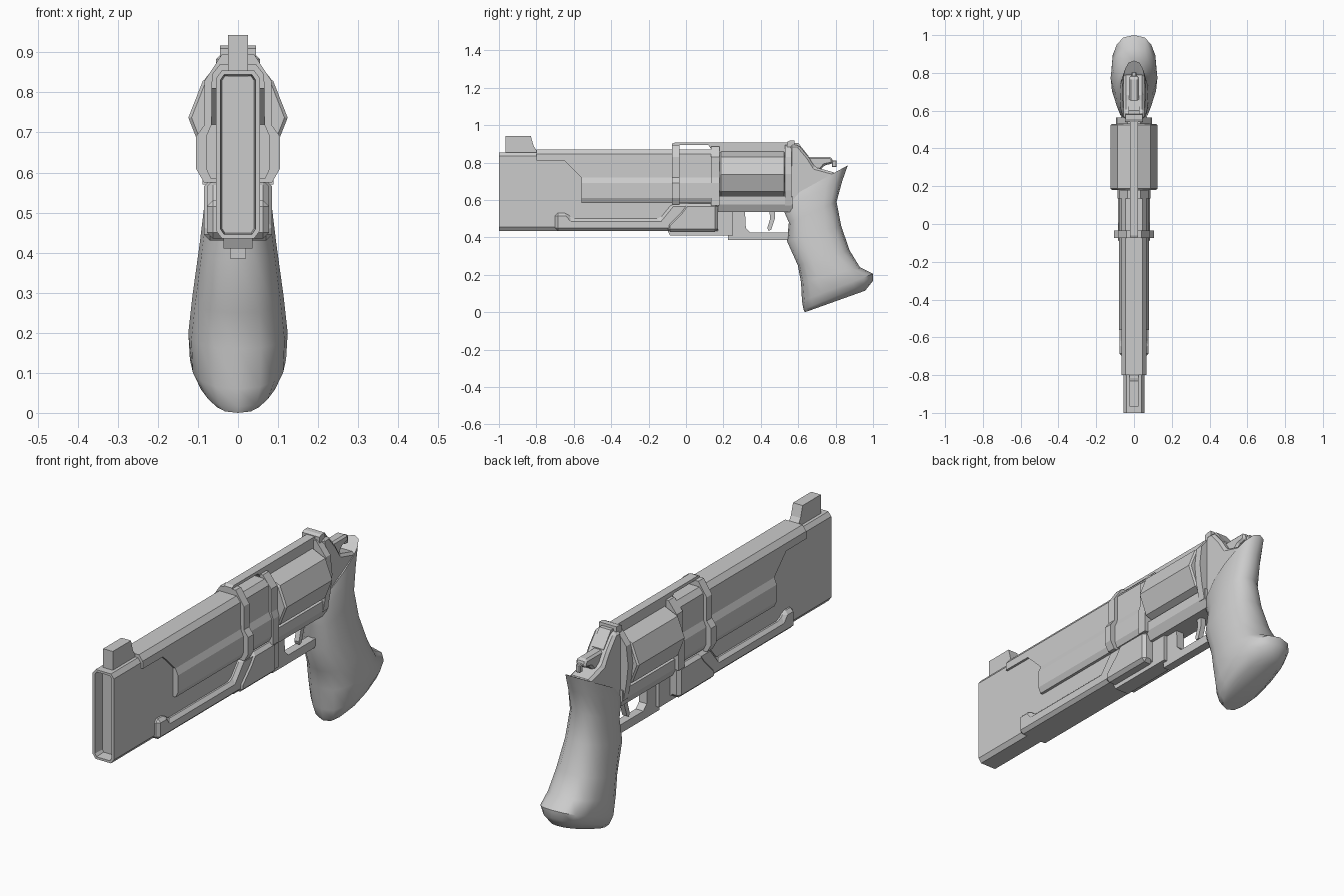
import bpy, bmesh, math

if "Cube" in bpy.data.objects:
    bpy.data.objects.remove(bpy.data.objects["Cube"])


def finish(bm, name, bevel=0.0, smooth=False):
    bmesh.ops.remove_doubles(bm, verts=bm.verts, dist=1e-5)
    bmesh.ops.recalc_face_normals(bm, faces=bm.faces)
    me = bpy.data.meshes.new(name)
    bm.to_mesh(me)
    bm.free()
    ob = bpy.data.objects.new(name, me)
    bpy.context.collection.objects.link(ob)
    if bevel:
        m = ob.modifiers.new("chamfer", 'BEVEL')
        m.width, m.segments, m.limit_method = bevel, 1, 'ANGLE'
    if smooth:
        bpy.context.view_layer.objects.active = ob
        ob.select_set(True)
        bpy.ops.object.shade_smooth_by_angle(angle=math.radians(50))
        ob.select_set(False)
    return ob


def bridge(bm, a, b):
    n = len(a)
    for i in range(n):
        bm.faces.new((a[i], a[(i + 1) % n], b[(i + 1) % n], b[i]))


def side(name, pts, hw, bevel=0.0):
    """Side (y, z) outline extruded to both sides of x = 0."""
    bm = bmesh.new()
    a, b = ([bm.verts.new((x, y, z)) for y, z in pts] for x in (-hw, hw))
    bridge(bm, a, b)
    bm.faces.new(a)
    bm.faces.new(b)
    return finish(bm, name, bevel)


def box(name, y0, y1, z0, z1, hw, bevel=0.0):
    return side(name, [(y0, z0), (y1, z0), (y1, z1), (y0, z1)], hw, bevel)


def section(name, half, y0, y1, recess=None):
    """Right half of an (x, z[, front y]) section, mirrored and run along y."""
    bm = bmesh.new()
    half = [(p[0], p[1], p[2] if len(p) > 2 else y0) for p in half]
    loop = half + [(-x, z, y) for x, z, y in reversed(half)]
    a = [bm.verts.new((x, y, z)) for x, z, y in loop]
    b = [bm.verts.new((x, y1, z)) for x, z, y in loop]
    bridge(bm, a, b)
    bm.faces.new(b)
    if recess:
        f = bm.faces.new(a)
        bm.normal_update()
        for thickness, depth in recess:
            bmesh.ops.inset_region(bm, faces=[f], thickness=thickness)
            for v in f.verts:
                v.co.y += depth
    else:
        n = len(loop)
        for i in range(len(half) - 1):
            bm.faces.new((a[i], a[i + 1], a[n - 2 - i], a[n - 1 - i]))
    return finish(bm, name)


# barrel with hollow muzzle
section("barrel", [(.04, .855), (.055, .835), (.055, .455), (.04, .435)],
        -1, .17, recess=[(.012, 0), (.004, .05)])
side("front_sight", [(-.965, .84), (-.965, .943), (-.83, .943), (-.815, .89), (-.795, .86), (-.795, .84)], .025)

# upper shroud with stepped front edge and bulged flanks
section("barrel_shroud", [(.045, .87, -.8), (.065, .845, -.8), (.066, .81, -.8), (.066, .809, -.65),
                          (.067, .72, -.56), (.08, .69, -.56), (.08, .61, -.56), (.068, .585, -.56)], -.8, .15)
collar = [(.04, .895), (.083, .83), (.083, .72), (.105, .69), (.105, .61), (.085, .575)]
section("barrel_collar", collar, -.075, -.035)
section("frame_front_plate", [(.035, .885), (.078, .83), (.078, .72), (.088, .69), (.088, .57)], .135, .18)

# lower rail and underside blocks
side("lower_rail", [(-.7, .435), (-.7, .53), (-.635, .53), (-.61, .5), (-.14, .5), (-.075, .58),
                    (.17, .58), (.17, .435)], .078, .015)
side("rail_step", [(-.1, .43), (-.1, .47), (-.03, .54), (.0, .58), (.17, .58), (.17, .43)], .085, .015)
side("underside_block", [(-.1, .44), (-.085, .41), (.25, .41), (.25, .55), (.17, .55)], .036)

# top strap with an open gap over the barrel
side("top_strap", [(-.075, .86), (-.075, .9), (-.06, .907), (.58, .907), (.58, .85), (.15, .85),
                   (.12, .893), (-.035, .893), (-.035, .86)], .021)

# eight-sided cylinder
bm = bmesh.new()
rings = []
for y, r in ((.18, .116), (.187, .124), (.523, .124), (.53, .116)):
    rings.append([bm.verts.new((r * math.cos(k * math.pi / 4), y, .737 + 1.05 * r * math.sin(k * math.pi / 4)))
                  for k in range(8)])
for a, b in zip(rings, rings[1:]):
    bridge(bm, a, b)
bm.faces.new(rings[0])
bm.faces.new(rings[-1])
finish(bm, "cylinder")

# frame below and behind the cylinder
section("lower_frame", [(.07, .62), (.07, .575), (.05, .535)], .17, .57)
section("recoil_shield", [(.035, .895), (.085, .83), (.095, .74), (.085, .65), (.07, .57)], .53, .565)
side("rear_frame", [(.555, .895), (.6, .895), (.655, .83), (.69, .775), (.8, .745), (.72, .6), (.55, .54)], .055, .012)
side("rear_sight", [(.54, .86), (.54, .91), (.555, .917), (.58, .917), (.585, .86)], .045)
side("sight_ramp", [(.57, .84), (.575, .905), (.6, .905), (.655, .835), (.655, .8)], .03)

# hammer and its spur
side("hammer", [(.6, .76), (.6, .83), (.775, .83), (.785, .815), (.785, .795), (.74, .785), (.7, .74)], .026, .01)
box("hammer_spur", .78, .805, .775, .812, .012, .004)

# trigger and guard
side("trigger_guard", [(.225, .385), (.54, .385), (.57, .425), (.345, .425), (.32, .45), (.315, .545),
                       (.22, .545)], .02)
side("trigger", [(.445, .55), (.475, .55), (.475, .5), (.455, .44), (.44, .435), (.435, .45), (.45, .5)], .012)

# grip: rings of (front y, z), (back y, z), half width
grip = [((.53, .60), (.865, .785), .062), ((.515, .56), (.835, .70), .074), ((.55, .48), (.805, .59), .082),
        ((.54, .38), (.83, .46), .096), ((.598, .25), (.875, .33), .114), ((.615, .16), (.93, .24), .124),
        ((.62, .06), (1.0, .205), .12), ((.628, .015), (1.0, .168), .098), ((.636, .0), (.958, .115), .07)]
bm = bmesh.new()
rings = []
for (fy, fz), (by, bz), w in grip:
    ring = []
    for k in range(16):
        c, s = math.cos(k * math.pi / 8), math.sin(k * math.pi / 8)
        t = .5 - .5 * math.copysign(abs(c) ** .85, c)
        x = w * math.copysign(abs(s) ** .8, s)
        ring.append(bm.verts.new((x, fy + (by - fy) * t, fz + (bz - fz) * t)))
    rings.append(ring)
for a, b in zip(rings, rings[1:]):
    bridge(bm, a, b)
bm.faces.new(rings[0])
bm.faces.new(rings[-1])
finish(bm, "grip", smooth=True)
